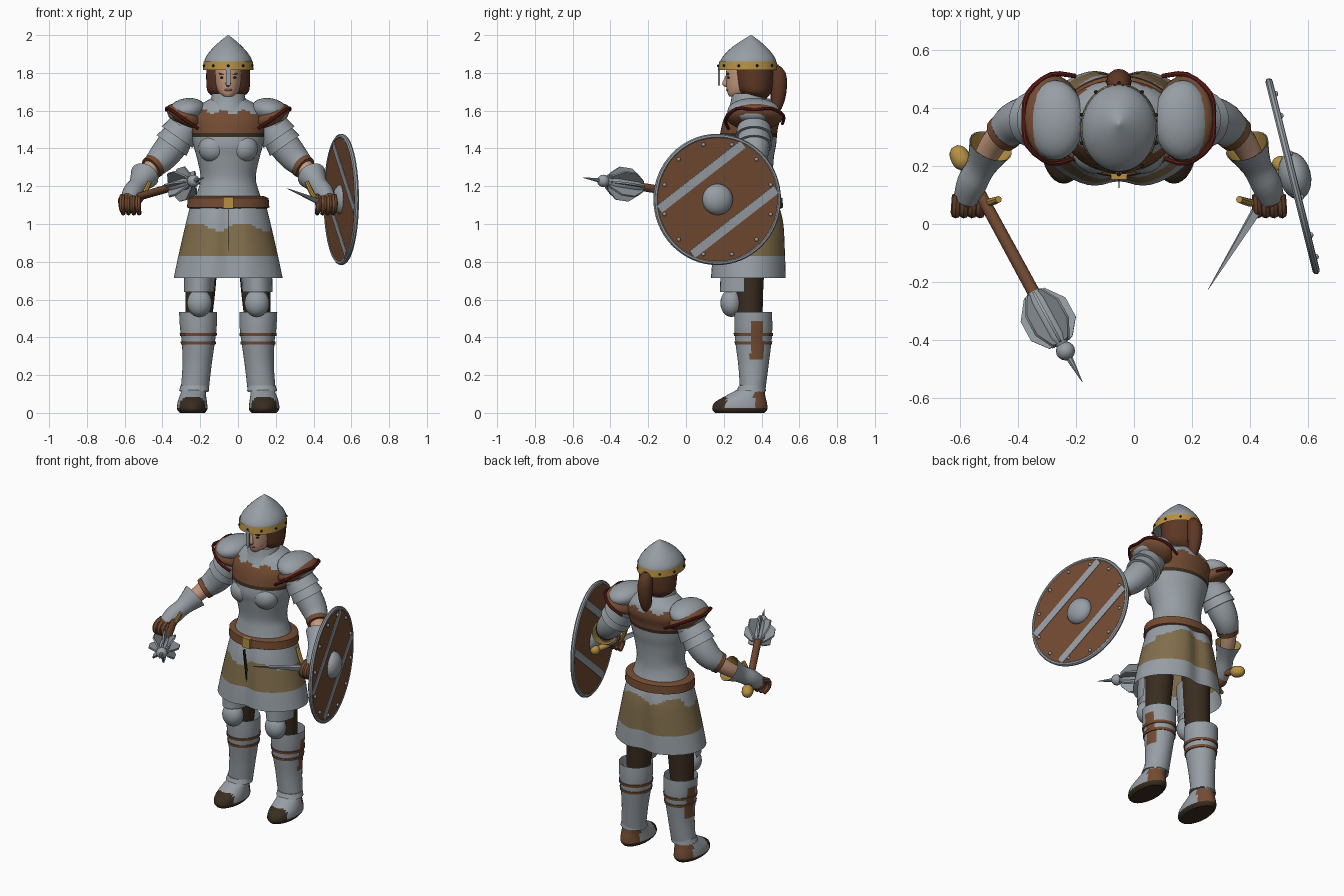
import bpy, bmesh, math
from mathutils import Vector, Matrix, Quaternion

cube = bpy.data.objects.get("Cube")
if cube:
    bpy.data.objects.remove(cube, do_unlink=True)

CX = -0.052                      # mirror plane of the figure


def material(name, *rgb):
    m = bpy.data.materials.new(name)
    m.use_nodes = True
    m.diffuse_color = (*rgb, 1)
    m.node_tree.nodes["Principled BSDF"].inputs["Base Color"].default_value = (*rgb, 1)
    return m


STEEL = material("steel", .31, .345, .375)
LEATHER = material("leather", .17, .07, .032)
DARK = material("dark leather", .042, .026, .014)
CLOTH = material("tan cloth", .22, .155, .072)
GOLD = material("gold", .47, .28, .055)
SKIN = material("skin", .56, .32, .21)
RED = material("dark red", .13, .014, .01)
HAIR = material("hair", .11, .038, .018)
INK = material("eye and rivet dark", .02, .016, .014)
LIP = material("lips", .36, .13, .1)


def finish(name, bm, mats, rule=None):
    bmesh.ops.recalc_face_normals(bm, faces=bm.faces[:])
    mats = mats if isinstance(mats, (list, tuple)) else [mats]
    for f in bm.faces:
        f.smooth = True
        if rule:
            f.material_index = mats.index(rule(f.calc_center_median()))
    me = bpy.data.meshes.new(name)
    bm.to_mesh(me)
    bm.free()
    me.set_sharp_from_angle(angle=math.radians(40))
    for m in mats:
        me.materials.append(m)
    ob = bpy.data.objects.new(name, me)
    bpy.context.collection.objects.link(ob)
    return ob


def spline(rows, steps):
    """Smoothly interpolate rows of numbers (Catmull-Rom)."""
    rows = [Vector(r) for r in rows]
    if steps < 2:
        return rows
    out = []
    for i in range(len(rows) - 1):
        a, b, c, d = (rows[min(max(j, 0), len(rows) - 1)] for j in range(i - 1, i + 3))
        for k in range(steps):
            t = k / steps
            out.append(b + (c - a) * (t / 2) + (a - b * 2.5 + c * 2 - d / 2) * t * t
                       + (b * 1.5 - a / 2 - c * 1.5 + d / 2) * t ** 3)
    return out + [rows[-1]]


def bridge(name, rings, mats, rule=None, cap=True, keep=None):
    bm = bmesh.new()
    loops = [[bm.verts.new(p) for p in ring] for ring in rings]
    n = len(loops[0])
    for a, b in zip(loops, loops[1:]):
        for i in range(n):
            j = (i + 1) % n
            bm.faces.new((a[i], a[j], b[j], b[i]))
    if cap:
        bm.faces.new(loops[0])
        bm.faces.new(loops[-1])
    if keep:
        bmesh.ops.delete(bm, geom=[f for f in bm.faces if not keep(f.calc_center_median())],
                         context='FACES')
    return finish(name, bm, mats, rule)


def loft(name, rows, mats, s=1, steps=4, n=32, lobe=0, **kw):
    """Stack of level ellipses; row = x offset, y, z, half width, half depth."""
    rings = []
    for x, y, z, rx, ry in spline(rows, steps):
        ring = []
        for i in range(n):
            a = math.tau * i / n
            dent = 1 - lobe * math.exp(-(math.cos(a) / .22) ** 2)
            ring.append((CX + s * x + rx * math.cos(a), y + ry * math.sin(a) * dent, z))
        rings.append(ring)
    return bridge(name, rings, mats, **kw)


def limb(name, rows, mats, s=0, steps=3, n=16, **kw):
    """Round tube; row = x, y, z, radius. With s the x is an offset on that side."""
    rows = spline([((CX + s * x) if s else x, y, z, r) for x, y, z, r in rows], steps)
    pts = [r.xyz for r in rows]
    q, old, rings = Quaternion(), Vector((0, 0, 1)), []
    for i, p in enumerate(pts):
        t = (pts[min(i + 1, len(pts) - 1)] - pts[max(i - 1, 0)]).normalized()
        q, old = old.rotation_difference(t) @ q, t
        rings.append([p + q @ Vector((math.cos(math.tau * k / n), math.sin(math.tau * k / n), 0))
                      * rows[i].w for k in range(n)])
    return bridge(name, rings, mats, **kw)


def place(loc, size=(1, 1, 1), rot=None):
    return Matrix.Translation(loc) @ (rot or Matrix()) @ Matrix.Diagonal((*size, 1))


def ball(name, mat, loc, size, rot=None, frame=Matrix(), seg=24):
    bm = bmesh.new()
    bmesh.ops.create_uvsphere(bm, u_segments=seg, v_segments=seg // 2, radius=1,
                              matrix=frame @ place(loc, size, rot))
    return finish(name, bm, mat)


def box(name, mat, loc, size, rot=None, frame=Matrix()):
    bm = bmesh.new()
    bmesh.ops.create_cube(bm, size=1, matrix=frame @ place(loc, size, rot))
    return finish(name, bm, mat)


def turn(angle, axis):
    return Matrix.Rotation(math.radians(angle), 4, axis)


# Torso armour: steel with a leather yoke
def torso_rule(c):
    ragged = .012 * math.sin(c.x * 60)
    if 1.465 < c.z < 1.478:
        return DARK
    return LEATHER if 1.478 < c.z < 1.595 + ragged else STEEL


loft("torso", [(0, .335, 1.08, .195, .165), (0, .33, 1.18, .16, .138), (0, .33, 1.25, .146, .13),
               (0, .325, 1.35, .166, .14), (0, .325, 1.42, .185, .152), (0, .335, 1.5, .2, .15),
               (0, .35, 1.56, .205, .148), (0, .36, 1.62, .165, .125), (0, .35, 1.665, .09, .09)],
     [STEEL, LEATHER, DARK], steps=8, n=48, rule=torso_rule)
loft("gorget", [(0, .34, 1.6, .115, .12), (0, .335, 1.64, .098, .1), (0, .335, 1.69, .085, .09)],
     STEEL, cap=False)
loft("neck", [(0, .345, 1.6, .055, .06), (0, .335, 1.74, .055, .06)], SKIN, steps=1)


# Skirt, belt and buckle
def skirt_rule(c):
    top = .985 + .02 * math.sin(c.x * 25 + 1) + (.05 if c.y > .4 else 0)
    return CLOTH if .83 < c.z < top else STEEL


loft("skirt", [(0, .338, 1.1, .2, .165), (0, .338, 1.0, .225, .19), (0, .333, .83, .264, .205),
               (0, .33, .715, .288, .212)],
     [STEEL, CLOTH], steps=12, n=64, lobe=.14, rule=skirt_rule, cap=False)
box("skirt_front_seam", INK, (CX, .163, .9), (.004, .02, .36), turn(9, 'X'))
loft("belt", [(0, .338, 1.08, .2, .16), (0, .338, 1.088, .218, .176), (0, .338, 1.137, .214, .172),
              (0, .338, 1.147, .19, .155)], LEATHER, steps=1, n=48)
box("buckle", GOLD, (CX, .163, 1.112), (.055, .018, .062))

# Head
loft("face", [(0, .255, 1.674, .022, .025), (0, .283, 1.69, .046, .062), (0, .305, 1.72, .063, .09),
              (0, .32, 1.76, .073, .108), (0, .325, 1.8, .077, .113), (0, .33, 1.86, .077, .11)], SKIN)
loft("hair", [(0, .38, 1.67, .07, .05), (0, .365, 1.7, .108, .088), (0, .36, 1.76, .116, .102),
              (0, .355, 1.84, .115, .11)], HAIR)
limb("ponytail", [(CX, .45, 1.83, .025), (CX, .487, 1.79, .042), (CX, .49, 1.7, .042),
                  (CX, .478, 1.62, .03), (CX, .46, 1.56, .006)], HAIR)
limb("nose", [(CX, .217, 1.785, .007), (CX, .207, 1.755, .011), (CX, .206, 1.743, .014),
              (CX, .222, 1.734, .01)], SKIN)
ball("mouth", LIP, (CX, .221, 1.71), (.02, .009, .007))
for s in (-1, 1):
    ball("eye", INK, (CX + s * .031, .226, 1.775), (.013, .008, .006))
    box("eyebrow", HAIR, (CX + s * .033, .222, 1.793), (.034, .01, .006), turn(-s * 12, 'Y'))

# Helmet
loft("helmet_dome", [(0, .33, 1.83, .128, .15), (0, .33, 1.865, .126, .147),
                     (0, .332, 1.9, .108, .126), (0, .335, 1.935, .078, .092),
                     (0, .34, 1.967, .044, .052), (0, .345, 2.0, .002, .002)], STEEL)
loft("helmet_band", [(0, .328, 1.815, .134, .157), (0, .328, 1.86, .13, .152)], GOLD,
     steps=1, n=48, cap=False)
box("nose_guard", STEEL, (CX, .175, 1.782), (.022, .01, .1))
for k in range(10):
    a = math.tau * (k + .5) / 10
    ball("band_rivet", INK, (CX + .135 * math.cos(a), .328 + .157 * math.sin(a), 1.838),
         (.007,) * 3, seg=8)


def boot_rule(c):
    if c.z < .025 or (c.y < .215 and c.z < .085):
        return DARK
    return LEATHER if c.y > .36 and c.z < .11 else STEEL


for s in (-1, 1):
    def greave_rule(c):
        side = s * (c.x - CX) > .19 and abs(c.y - .375) < .035 and .29 < c.z < .49
        return LEATHER if side else STEEL

    # Chest cup and shoulder
    ball("chest_cup", STEEL, (CX + s * .08, .243, 1.4), (.078, .07, .075))
    ball("pauldron", STEEL, (CX + s * .22, .358, 1.6), (.102, .138, .066), turn(s * 10, 'Y'))
    ball("shoulder_leather", LEATHER, (CX + s * .225, .363, 1.567), (.112, .15, .052),
         turn(-s * 28, 'Y'))
    limb("shoulder_rim", [(.16, .225, 1.505, .008), (.235, .21, 1.555, .009), (.315, .27, 1.612, .009),
                          (.327, .36, 1.605, .009), (.315, .45, 1.612, .009),
                          (.235, .515, 1.575, .009), (.15, .51, 1.53, .008)], RED, s, n=8)
    # Arm
    limb("arm_armour", [(.19, .36, 1.57, .08), (.25, .36, 1.48, .082), (.31, .36, 1.4, .082),
                        (.36, .345, 1.34, .074), (.405, .31, 1.3, .058)], STEEL, s, n=24)
    for x, z, r in ((.235, 1.51, .094), (.265, 1.465, .09)):
        limb("arm_lame", [(x, .36, z, r - .006), (x + .035, .36, z - .05, r + .006)], STEEL, s,
             steps=1, n=24)
    limb("arm_strap", [(.285, .36, 1.425, .086), (.293, .36, 1.413, .086)], GOLD, s, steps=1, n=24)
    limb("elbow_band", [(.39, .32, 1.31, .066), (.408, .305, 1.295, .063)], LEATHER, s, steps=1, n=24)
    limb("forearm", [(.39, .325, 1.315, .05), (.435, .275, 1.26, .045), (.48, .19, 1.2, .036)],
         SKIN, s)
    # Gauntlet
    limb("gauntlet", [(.442, .268, 1.257, .078), (.475, .2, 1.207, .052), (.505, .145, 1.168, .053),
                      (.525, .09, 1.125, .045)], STEEL, s, n=20, cap=False)
    limb("cuff_lining", [(.442, .267, 1.256, .074), (.475, .2, 1.207, .046)], GOLD, s, steps=1,
         n=20, cap=False)
    ball("palm", LEATHER, (CX + s * .52, .092, 1.12), (.05, .045, .045))
    for k in range(4):
        x = .475 + k * .028
        limb("finger", [(x, .1, 1.145, .017), (x + .003, .045, 1.125, .018),
                        (x + .003, .04, 1.085, .017), (x - .004, .075, 1.055, .012)],
             LEATHER, s, n=8)
    limb("grip_guard", [(.415, .085, 1.225, .012), (.445, .075, 1.16, .014), (.49, .07, 1.09, .012)],
         GOLD, s, n=8)
    # Leg
    loft("thigh", [(.135, .34, .9, .085, .085), (.145, .335, .68, .08, .075),
                   (.155, .335, .5, .07, .07)], DARK, s)
    loft("thigh_plate", [(.145, .31, .85, .085, .125), (.155, .31, .64, .08, .13)], STEEL, s,
         steps=1, cap=False, keep=lambda c: c.y < .315)
    ball("knee_cop", STEEL, (CX + s * .152, .24, .582), (.066, .058, .074))
    loft("greave", [(.16, .355, .535, .1, .1), (.158, .357, .45, .097, .1), (.158, .357, .37, .087, .095),
                    (.165, .357, .25, .077, .08), (.178, .353, .11, .074, .066)],
         [STEEL, LEATHER], s, steps=8, n=48, cap=False, rule=greave_rule)
    for z, r in ((.362, .092), (.408, .097)):
        loft("greave_strap", [(.158, .357, z, r, r + .006), (.158, .357, z + .016, r + .002, r + .008)],
             LEATHER, s, steps=1)
    loft("ankle_lame", [(.18, .345, .115, .08, .078), (.178, .35, .145, .074, .07)], STEEL, s, steps=1)
    loft("boot", [(.19, .285, 0, .066, .13), (.19, .285, .02, .08, .146), (.19, .29, .055, .078, .138),
                  (.187, .315, .09, .07, .105), (.18, .35, .13, .06, .065)],
         [STEEL, LEATHER, DARK], s, steps=6, rule=boot_rule)

# Mace, built along its own axis
butt, tip = Vector((-.61, .25, 1.12)), Vector((-.178, -.545, 1.245))


def on_mace(*rows):
    return [(*butt.lerp(tip, t), r) for t, r in rows]


limb("mace_handle", on_mace((.02, .02), (.66, .022)), LEATHER, steps=1)
limb("mace_pommel", on_mace((-.02, .012), (.0, .03), (.045, .034), (.07, .02)), GOLD)
limb("mace_core", on_mace((.61, .026), (.65, .036), (.8, .036), (.84, .02)), STEEL, steps=1)
ball("mace_ball", STEEL, butt.lerp(tip, .865), (.033,) * 3, seg=16)
limb("mace_spike", on_mace((.88, .014), (1, .001)), STEEL, steps=1, n=8)
axis = Matrix.Translation(butt.lerp(tip, .725)) @ \
    (tip - butt).to_track_quat('Z', 'Y').to_matrix().to_4x4()
bm = bmesh.new()
for k in range(8):
    frame = axis @ turn(k * 45, 'Z')
    outline = [(0, -.1), (.04, -.1), (.088, -.035), (.088, .04), (.045, .095), (0, .095)]
    face = bm.faces.new([bm.verts.new(frame @ Vector((r, -.005, z))) for r, z in outline])
    ext = bmesh.ops.extrude_face_region(bm, geom=[face])["geom"]
    bmesh.ops.translate(bm, verts=[v for v in ext if isinstance(v, bmesh.types.BMVert)],
                        vec=frame.to_3x3() @ Vector((0, .01, 0)))
finish("mace_flanges", bm, STEEL)

# Dagger
limb("dagger_blade", [(.425, .05, 1.12, .02), (.256, -.225, 1.19, .001)], STEEL, steps=1, n=4)
limb("dagger_grip", [(.5, .19, 1.085, .018), (.425, .05, 1.12, .018)], GOLD, steps=1)
ball("dagger_pommel", GOLD, (.505, .205, 1.085), (.03,) * 3, seg=16)

# Round shield, built flat in its own frame and stood on edge
SH = Matrix.Translation((.547, .165, 1.13)) @ turn(14, 'Z') @ turn(90, 'Z') @ turn(90, 'X')
R = .335
bm = bmesh.new()
bmesh.ops.create_cone(bm, cap_ends=True, segments=64, radius1=R, radius2=R, depth=.018, matrix=SH)
finish("shield_board", bm, LEATHER)
hoop = [SH @ Vector((R * math.cos(a), R * math.sin(a), 0))
        for a in (math.tau * k / 64 for k in range(65))]
limb("shield_rim", [(*p, .013) for p in hoop], STEEL, steps=1, n=8, cap=False)
for d in (-.15, .15):
    box("shield_band", STEEL, (0, d, 0), (2 * math.sqrt(R * R - .175 ** 2), .046, .024),
        frame=SH @ turn(37, 'Z'))
ball("shield_boss", STEEL, (0, 0, .008), (.083, .083, .055), frame=SH)
for k in range(12):
    a = math.tau * (k + .5) / 12
    ball("shield_rivet", STEEL, (.3 * math.cos(a), .3 * math.sin(a), .01), (.011,) * 3, frame=SH, seg=10)
